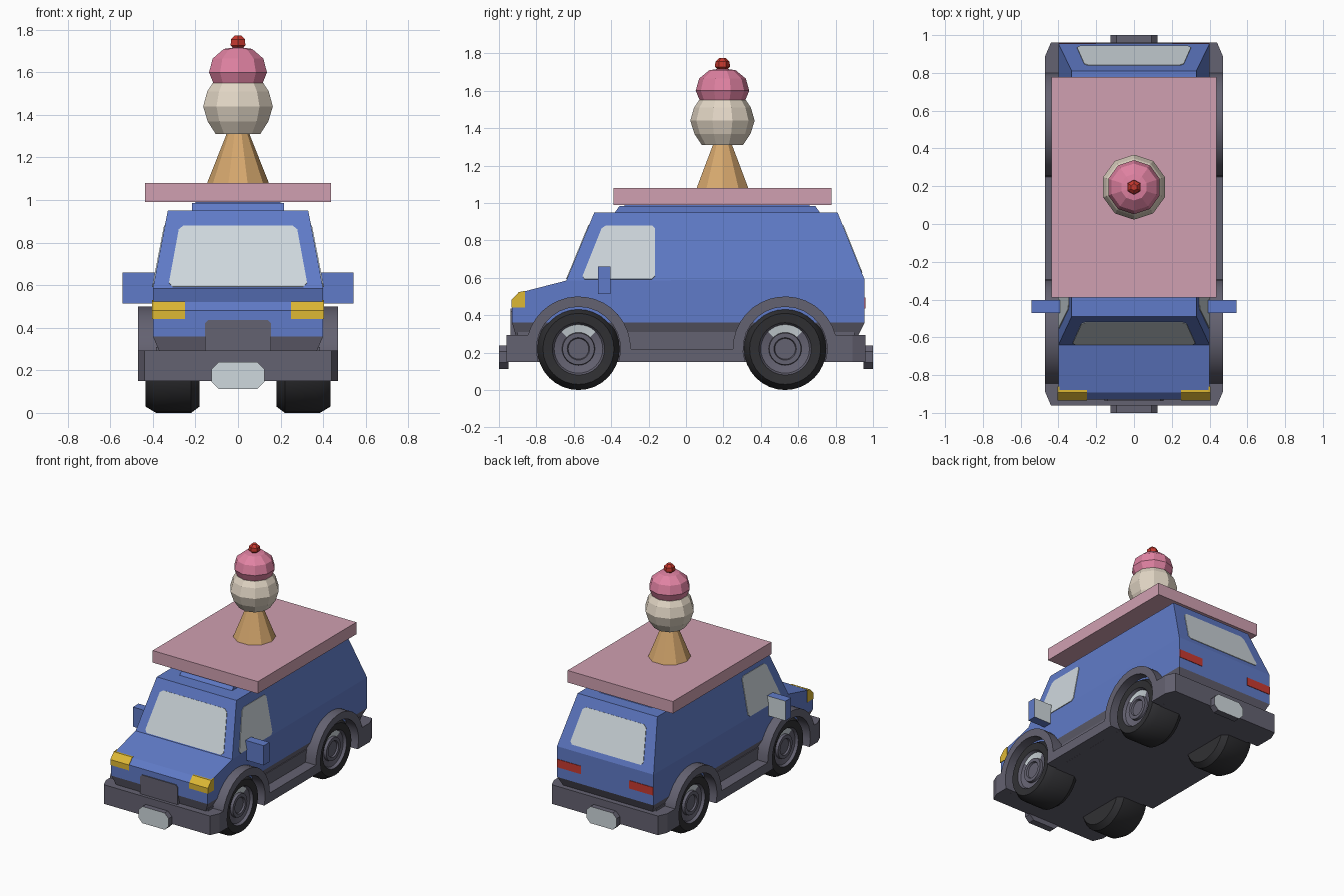
import bpy, bmesh, math
from mathutils import Vector

if "Cube" in bpy.data.objects:
    bpy.data.objects.remove(bpy.data.objects["Cube"])


def material(name, r, g, b):
    lin = [((c / 255 + 0.055) / 1.055) ** 2.4 for c in (r, g, b)]
    m = bpy.data.materials.new(name)
    m.diffuse_color = (*lin, 1)
    m.use_nodes = True
    m.node_tree.nodes["Principled BSDF"].inputs["Base Color"].default_value = m.diffuse_color
    return m


BLUE = material("blue paint", 96, 123, 200)
GREY = material("grey trim", 100, 98, 113)
BLACK = material("black rubber", 48, 48, 51)
GLASS = material("pale glass", 207, 216, 221)
YELLOW = material("yellow lamp", 222, 184, 52)
RED = material("red", 200, 58, 48)
ROSE = material("rose board", 208, 160, 177)
PINK = material("pink scoop", 224, 130, 162)
CREAM = material("cream scoop", 226, 214, 197)
TAN = material("tan cone", 214, 168, 110)


def build(name, verts, faces, mat, smooth=None):
    me = bpy.data.meshes.new(name)
    me.from_pydata([tuple(v) for v in verts], [], faces)
    bm = bmesh.new()
    bm.from_mesh(me)
    bmesh.ops.remove_doubles(bm, verts=bm.verts, dist=1e-5)
    bmesh.ops.recalc_face_normals(bm, faces=bm.faces)
    bm.to_mesh(me)
    bm.free()
    ob = bpy.data.objects.new(name, me)
    bpy.context.collection.objects.link(ob)
    me.materials.append(mat)
    if smooth:
        bpy.ops.object.select_all(action='DESELECT')
        ob.select_set(True)
        bpy.context.view_layer.objects.active = ob
        bpy.ops.object.shade_smooth_by_angle(angle=math.radians(smooth))
    return ob


def paint(ob, mat, rule):
    ob.data.materials.append(mat)
    for p in ob.data.polygons:
        if rule(p.center, p.normal):
            p.material_index = len(ob.data.materials) - 1


def loft(name, a, b, mat, smooth=None):
    """Solid between two matching outlines."""
    n = len(a)
    faces = [list(range(n)), list(range(n, 2 * n))]
    faces += [[i, (i + 1) % n, n + (i + 1) % n, n + i] for i in range(n)]
    return build(name, list(a) + list(b), faces, mat, smooth)


def prism(name, pts, axis, lo, hi, mat, smooth=None):
    """Extrude a 2D outline along an axis."""
    def place(p, t):
        q = list(p)
        q.insert(axis, t)
        return q
    return loft(name, [place(p, lo) for p in pts], [place(p, hi) for p in pts], mat, smooth)


def box(name, x0, x1, y0, y1, z0, z1, mat):
    return prism(name, [(x0, y0), (x1, y0), (x1, y1), (x0, y1)], 2, z0, z1, mat)


def cut_corners(pts, cut):
    out = []
    for i, p in enumerate(pts):
        for q in (pts[i - 1], pts[(i + 1) % len(pts)]):
            out.append(p + (q - p).normalized() * cut)
    return out


def plate(name, corners, mat, cut=0.02):
    """Thin panel lying on a flat surface, with clipped corners."""
    c = [Vector(p) for p in corners]
    n = (c[1] - c[0]).cross(c[2] - c[0]).normalized() * 0.004
    c = cut_corners(c, cut) if cut else c
    return loft(name, [p - n for p in c], [p + n for p in c], mat)


def lathe(name, profile, segs, mat, place, start=0, smooth=None):
    """Spin (radius, height) points; place maps (u, v, height) to 3D."""
    verts, faces = [], []
    for r, h in profile:
        for i in range(segs):
            t = start + math.tau * i / segs
            verts.append(place(r * math.cos(t), r * math.sin(t), h))
    rings = len(profile)
    for k in range(rings - 1):
        for i in range(segs):
            j = (i + 1) % segs
            faces.append([k * segs + i, k * segs + j, (k + 1) * segs + j, (k + 1) * segs + i])
    faces += [list(range(segs)), list(range((rings - 1) * segs, rings * segs))]
    return build(name, verts, faces, mat, smooth)


# Van body: side profile (y, z, half width), lower band grey
prof = [(-.91, .29, .37), (-.93, .36, .40), (-.93, .48, .40), (-.892, .52, .40),
        (-.64, .585, .40), (-.49, .95, .33), (.81, .95, .33), (.955, .59, .40),
        (.955, .36, .40), (.92, .29, .37)]
n = len(prof)
verts = [(s * w, y, z) for s in (-1, 1) for y, z, w in prof]
faces = [[i, (i + 1) % n, n + (i + 1) % n, n + i] for i in range(n)]
for o in (0, n):
    faces += [[o + i for i in f] for f in ((0, 1, 8, 9), (1, 2, 3, 4, 7, 8), (4, 5, 6, 7))]
body = build("van_body", verts, faces, BLUE)
paint(body, GREY, lambda c, nrm: c.z < 0.35)

# Roof riser and board
loft("roof_riser", [(-.217, -.38, .95), (.217, -.38, .95), (.217, .715, .95), (-.217, .715, .95)],
     [(-.217, -.355, .985), (.217, -.355, .985), (.217, .69, .985), (-.217, .69, .985)], BLUE)
box("roof_post", -.2, .2, -.33, .66, .98, .992, BLUE)
box("roof_board", -.436, .436, -.388, .778, .99, 1.08, ROSE)

# Ice cream sign
up = lambda u, v, h: (u, .195 + v, h)
lathe("cone", [(.145, 1.08), (.05, 1.32)], 10, TAN, up)
lathe("lower_scoop", [(.11, 1.31), (.15, 1.37), (.172, 1.44), (.152, 1.51), (.125, 1.55)],
      10, CREAM, up, math.pi / 2)
lathe("upper_scoop", [(.118, 1.54), (.143, 1.60), (.125, 1.665), (.07, 1.71), (.02, 1.717)],
      10, PINK, up, math.pi / 2)
lathe("cherry", [(.018, 1.708), (.04, 1.727), (.038, 1.755), (.018, 1.774)], 6, RED, up, math.pi / 2)

# Floor and bumpers
box("floor", -.385, .385, -.9, .9, .15, .31, GREY)
for name, s, inner in (("front_bumper", -1, .82), ("rear_bumper", 1, .78)):
    pts = [(-.47, inner), (-.47, .89), (-.44, .96), (.44, .96), (.47, .89), (.47, inner)]
    prism(name, [(x, s * y) for x, y in pts], 2, .15, .293, GREY)

# Blank number plates on blocks
for name, s in (("front_plate", -1), ("rear_plate", 1)):
    rect = [Vector(p) for p in ((-.125, .113), (.125, .113), (.125, .238), (-.125, .238))]
    ob = prism(name, cut_corners(rect, .033), 1, s * .95, s * 1.0, GREY)
    paint(ob, GLASS, lambda c, nrm: nrm.y * s > .9)

# Sill with wheel arches
WHEELS = (-.575, .53)


def arc(cy, r, a0, a1, k=16):
    return [(cy + r * math.cos(math.radians(a0 + (a1 - a0) * i / k)),
             .22 + r * math.sin(math.radians(a0 + (a1 - a0) * i / k))) for i in range(k + 1)]


trim = [(-.845, .15)] + arc(WHEELS[0], .28, 165, 0) + arc(WHEELS[1], .28, 180, 15) + [(.80, .15)]
trim += arc(WHEELS[1], .225, -18, 198) + arc(WHEELS[0], .225, -18, 198)

# Wheels: tyre, rim and bright arc near the top
wheel = [(.10, .18), (.19, .18), (.22, .22), (.22, .385), (.19, .435), (.14, .43),
         (.13, .41), (.088, .40), (.085, .42), (.06, .42), (.055, .408), (.01, .408)]

for side, s in (("left", -1), ("right", 1)):
    prism(side + "_sill_and_arches", trim, 0, s * .37, s * .47, GREY, 30)
    for end, cy in zip(("front", "rear"), WHEELS):
        ob = lathe(f"{end}_{side}_wheel", wheel, 32, BLACK,
                   lambda u, v, h: (s * h, cy + u, .22 + v), 0, 35)
        rad = lambda c: math.hypot(c.y - cy, c.z - .22)
        paint(ob, GREY, lambda c, nrm: rad(c) < .138 and s * c.x > .39)
        paint(ob, GLASS, lambda c, nrm: .095 < rad(c) < .12 and s * c.x > .39
              and c.z - .22 > .68 * rad(c))

    # Side window on the leaning wall
    wall = lambda y, z: (s * (.40 - .07 * (z - .59) / .36), y, z)
    plate(side + "_window", [wall(-.56, .592), wall(-.445, .88), wall(-.165, .88), wall(-.165, .592)],
          GLASS, .018)

    # Door mirror with reflective back
    ob = box(side + "_mirror", s * .385, s * .542, -.47, -.403, .513, .66, BLUE)
    paint(ob, GLASS, lambda c, nrm: nrm.y > .9)

    # Headlight wrapping the corner, and tail light
    front = [(-.934, .44), (-.934, .481), (-.893, .524)]
    prism(side + "_headlight", front + [(-.88, .524), (-.88, .44)], 0, s * .25, s * .403, YELLOW)
    prism(side + "_headlight_side", front + [(-.86, .53), (-.86, .44)], 0, s * .395, s * .404, YELLOW)
    plate(side + "_tail_light", [(s * .20, .955, .435), (s * .399, .955, .435),
                                 (s * .399, .955, .495), (s * .20, .955, .495)], RED, 0)

# Windscreen, rear window and grille
shield = lambda x, z: (x, -.64 + .15 * (z - .585) / .365, z)
plate("windscreen", [shield(-.328, .592), shield(.328, .592), shield(.275, .88), shield(-.275, .88)], GLASS)
back = lambda x, z: (x, .955 - .145 * (z - .59) / .36, z)
plate("rear_window", [back(-.305, .627), back(.305, .627), back(.26, .88), back(-.26, .88)], GLASS)
prism("grille", [(-.155, .29), (.155, .29), (.155, .42), (.14, .437), (-.14, .437), (-.155, .42)],
      1, -.937, -.89, GREY)
